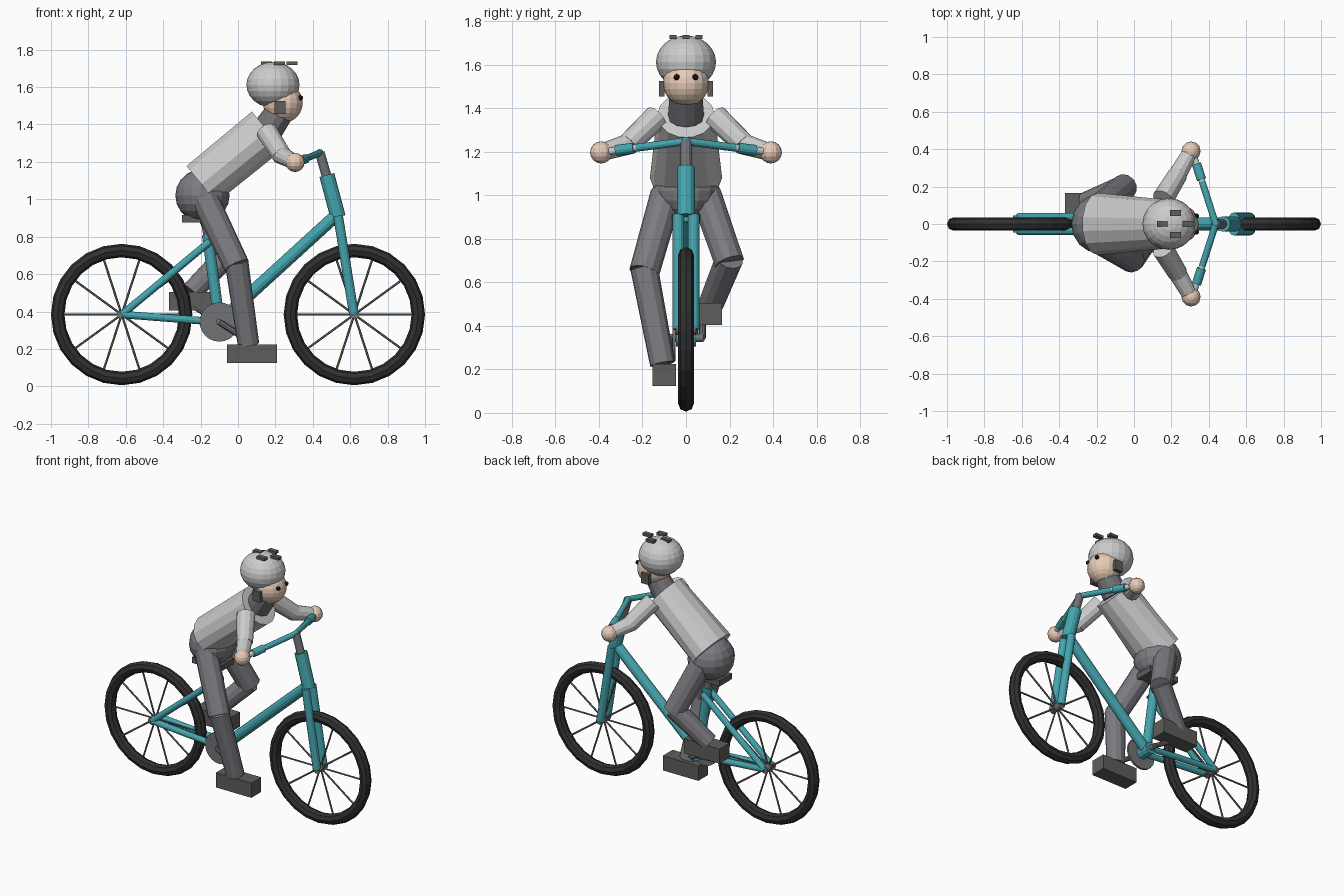
import bpy, math
from mathutils import Vector, Matrix

if "Cube" in bpy.data.objects:
    bpy.data.objects.remove(bpy.data.objects["Cube"])


def material(name, rgb):
    m = bpy.data.materials.new(name)
    m.diffuse_color = (*rgb, 1)
    m.use_nodes = True
    m.node_tree.nodes["Principled BSDF"].inputs["Base Color"].default_value = m.diffuse_color
    return m


TEAL = material("teal", (0.06, 0.38, 0.43))
RUBBER = material("rubber", (0.03, 0.03, 0.03))
SKIN = material("skin", (0.80, 0.60, 0.47))
TROUSER = material("trouser_grey", (0.20, 0.20, 0.22))
STEEL = material("steel_grey", (0.17, 0.17, 0.18))
DARK = material("dark_grey", (0.11, 0.11, 0.105))
BLACK = material("black", (0.01, 0.01, 0.01))


def finish(name, mat):
    o = bpy.context.object
    o.name = name
    if mat:
        o.data.materials.append(mat)
    return o


def rod(name, a, b, r1, r2=None, mat=None, n=12):
    """Straight, optionally tapered tube between two points."""
    a, b = Vector(a), Vector(b)
    d = b - a
    bpy.ops.mesh.primitive_cone_add(vertices=n, radius1=r1, radius2=r2 or r1, depth=d.length,
                                    location=(a + b) / 2,
                                    rotation=d.to_track_quat('Z', 'Y').to_euler())
    return finish(name, mat)


def ball(name, c, r, mat=None, seg=16, rings=10):
    bpy.ops.mesh.primitive_uv_sphere_add(segments=seg, ring_count=rings, radius=1, location=c)
    o = finish(name, mat)
    o.scale = r if isinstance(r, tuple) else (r, r, r)
    return o


def box(name, c, size, mat=None):
    bpy.ops.mesh.primitive_cube_add(size=1, location=c)
    o = finish(name, mat)
    o.scale = size
    return o


# wheels with tyre, hub and ten spokes
WZ = 0.384
for label, wx in (("rear", -0.622), ("front", 0.622)):
    bpy.ops.mesh.primitive_torus_add(major_radius=0.342, minor_radius=0.036, major_segments=24,
                                     minor_segments=8, location=(wx, 0, WZ),
                                     rotation=(math.pi / 2, 0, 0))
    finish(label + "_tyre", RUBBER)
    rod(label + "_hub", (wx, -0.045, WZ), (wx, 0.045, WZ), 0.025, mat=STEEL)
    for i in range(10):
        t = i * math.tau / 10
        rod(f"{label}_spoke_{i}", (wx, 0, WZ),
            (wx + 0.32 * math.cos(t), 0, WZ + 0.32 * math.sin(t)), 0.006, mat=STEEL, n=6)

# step-through frame
BB = (-0.10, 0, 0.344)
rod("down_tube", BB, (0.515, 0, 0.905), 0.034, mat=TEAL)
rod("seat_tube", BB, (-0.163, 0, 0.81), 0.03, mat=TEAL)
rod("seat_post", (-0.16, 0, 0.79), (-0.18, 0, 0.90), 0.022, mat=STEEL)
box("seat", (-0.19, 0, 0.895), (0.22, 0.13, 0.04), DARK)
rod("head_tube", (0.535, 0, 0.905), (0.475, 0, 1.13), 0.041, mat=TEAL)
rod("stem", (0.475, 0, 1.12), (0.437, 0, 1.25), 0.026, mat=STEEL)
rod("bottom_bracket", (-0.10, -0.045, 0.344), (-0.10, 0.045, 0.344), 0.04, mat=TEAL)
for side, s in (("right", -1), ("left", 1)):
    rod(side + "_chain_stay", (-0.62, s * 0.038, WZ), (-0.12, s * 0.038, 0.345), 0.02, mat=TEAL)
    rod(side + "_seat_stay", (-0.62, s * 0.038, WZ), (-0.15, s * 0.038, 0.775), 0.02, mat=TEAL)
    rod(side + "_fork_leg", (0.535, s * 0.035, 0.912), (0.62, s * 0.035, WZ), 0.026, mat=TEAL)

    # swept handlebar: bar, ring, grip
    c, e = Vector((0.437, 0, 1.248)), Vector((0.312, s * 0.39, 1.197))
    rod(side + "_handlebar", c, c.lerp(e, 0.58), 0.018, mat=TEAL)
    rod(side + "_grip_ring", c.lerp(e, 0.575), c.lerp(e, 0.61), 0.017)
    rod(side + "_grip", c.lerp(e, 0.61), c.lerp(e, 0.82), 0.025, mat=TEAL)
    rod(side + "_bar_end", c.lerp(e, 0.8), e, 0.017)
ball("handlebar_clamp", (0.437, 0, 1.248), 0.021, TEAL, 10, 6)

# drivetrain
rod("chainring", (-0.10, -0.062, 0.344), (-0.10, -0.048, 0.344), 0.105, mat=STEEL, n=24)
rod("crank_axle", (-0.10, -0.08, 0.344), (-0.10, 0.08, 0.344), 0.018, mat=STEEL)
rod("right_crank", (-0.10, -0.075, 0.344), (0.06, -0.075, 0.24), 0.016, mat=STEEL, n=8)
rod("left_crank", (-0.10, 0.075, 0.344), (-0.24, 0.075, 0.43), 0.016, mat=STEEL, n=8)

# torso: tapered tube, wider across the waist
a, b = Vector((-0.195, 0, 1.08)), Vector((0.157, 0, 1.368))
torso = rod("torso", a, b, 1, n=14)
zax = (b - a).normalized()
yax = Vector((0, 1, 0))
xax = yax.cross(zax)
half = (b - a).length / 2
for v in torso.data.vertices:
    top = v.co.z > 0
    v.co.x *= 0.134 if top else 0.13
    v.co.y *= 0.132 if top else 0.166
torso.matrix_world = Matrix.Translation((a + b) / 2) @ Matrix((xax, yax, zax)).transposed().to_4x4()
ball("hips", (-0.19, 0, 1.02), (0.145, 0.155, 0.142), TROUSER)
rod("neck", (0.15, 0, 1.36), (0.225, 0, 1.47), 0.083, 0.075, STEEL)

# head, helmet, straps and eyes
ball("head", (0.24, 0, 1.515), 0.106, SKIN, 16, 12)
ball("helmet", (0.187, 0, 1.612), (0.142, 0.138, 0.122), None, 20, 12)
for i, (x, y) in enumerate(((0.152, 0), (0.222, 0.059), (0.222, -0.059), (0.288, 0))):
    box(f"helmet_vent_{i}", (x, y, 1.728), (0.06, 0.032, 0.018), DARK)
for side, s in (("right", -1), ("left", 1)):
    box(side + "_strap", (0.224, s * 0.111, 1.49), (0.058, 0.025, 0.07), DARK)
    ball(side + "_eye", (0.334, s * 0.043, 1.543), 0.014, BLACK, 8, 6)

    # arms
    shoulder, elbow, hand = (0.155, s * 0.135, 1.36), (0.235, s * 0.265, 1.235), (0.305, s * 0.39, 1.197)
    rod(side + "_upper_arm", shoulder, elbow, 0.058, 0.052)
    rod(side + "_forearm", (0.225, s * 0.25, 1.24), hand, 0.05, 0.04)
    ball(side + "_hand", hand, 0.051, SKIN, 12, 8)

# legs: hip, knee, ankle and shoe centre
legs = (("right", (-0.179, -0.09, 1.005), (-0.008, -0.192, 0.645), (0.056, -0.108, 0.225), (0.074, -0.10, 0.174)),
        ("left", (-0.179, 0.09, 1.005), (-0.05, 0.20, 0.69), (-0.253, 0.115, 0.50), (-0.235, 0.113, 0.455)))
for side, hip, knee, ankle, shoe in legs:
    rod(side + "_thigh", hip, knee, 0.074, 0.07, TROUSER)
    rod(side + "_shin", Vector(knee) + Vector((0, 0, 0.02)), ankle, 0.064, 0.058, TROUSER)
    box(side + "_shoe", shoe, (0.268, 0.106, 0.10), DARK)
